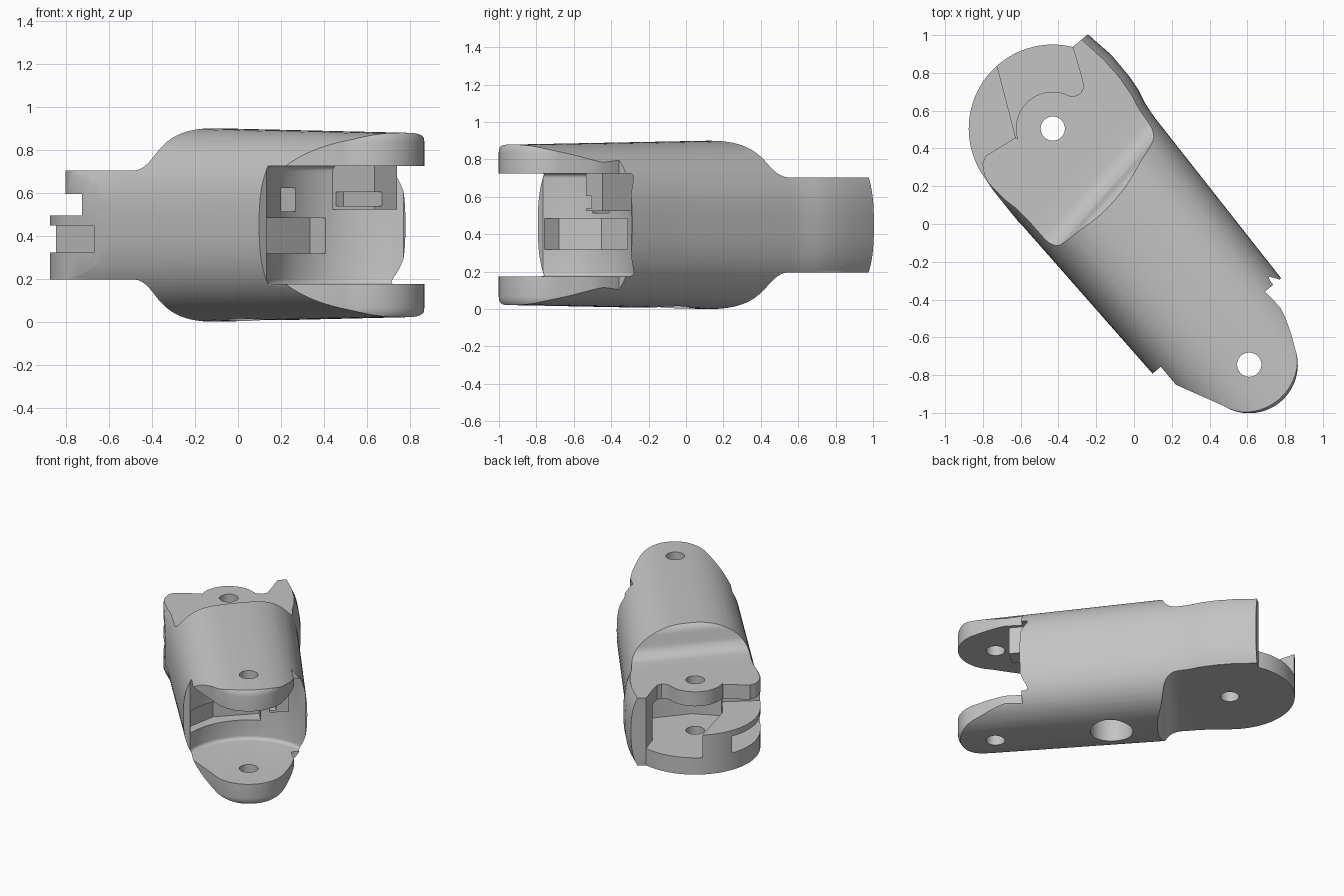
import bpy, bmesh, math
from mathutils import Matrix

cube = bpy.data.objects.get("Cube")
if cube:
    bpy.data.objects.remove(cube, do_unlink=True)

MID = 0.457          # height of the body axis
TIP = 1.626          # distance between the two pivot holes
LOW, HIGH = 0.203, 0.711

grey = bpy.data.materials.new("plain grey")
grey.use_nodes = True
grey.diffuse_color = (0.55, 0.55, 0.55, 1)
grey.node_tree.nodes["Principled BSDF"].inputs["Base Color"].default_value = (0.55, 0.55, 0.55, 1)


def finish(name, bm):
    bmesh.ops.recalc_face_normals(bm, faces=bm.faces)
    mesh = bpy.data.meshes.new(name)
    bm.to_mesh(mesh)
    bm.free()
    mesh.materials.append(grey)
    obj = bpy.data.objects.new(name, mesh)
    bpy.context.collection.objects.link(obj)
    return obj


def prism(name, pts, z0, z1, bevel=0):
    """Upright prism from a plan outline, optionally with rounded rims."""
    bm = bmesh.new()
    base = bm.faces.new([bm.verts.new((u, v, z0)) for u, v in pts])
    top = bmesh.ops.extrude_face_region(bm, geom=[base])["geom"]
    for g in top:
        if isinstance(g, bmesh.types.BMVert):
            g.co.z = z1
    if bevel:
        rims = [e for e in bm.edges if abs(e.verts[0].co.z - e.verts[1].co.z) < 1e-5]
        bmesh.ops.bevel(bm, geom=rims, offset=bevel, segments=5, profile=0.5, affect='EDGES')
    return finish(name, bm)


def arc(u, v, r, a0, a1, n):
    angles = [math.radians(a0 + (a1 - a0) * i / n) for i in range(n + 1)]
    return [(u + r * math.cos(a), v + r * math.sin(a)) for a in angles]


def squash(c):
    """Fuller than a circle: soft, slightly flattened sides."""
    return math.copysign(abs(c) ** (2 / 2.6), c)


def disc(name, u, v, r, z0, z1, bevel=0):
    return prism(name, arc(u, v, r, 0, 357, 119), z0, z1, bevel)


def box(name, u0, u1, v0, v1, z0, z1):
    return prism(name, [(u0, v0), (u1, v0), (u1, v1), (u0, v1)], z0, z1)


def combine(target, other, operation):
    mod = target.modifiers.new("shape", 'BOOLEAN')
    mod.operation, mod.solver, mod.object = operation, 'EXACT', other
    bpy.context.view_layer.objects.active = target
    bpy.ops.object.modifier_apply(modifier=mod.name)
    bpy.data.objects.remove(other, do_unlink=True)


# Soft-sided, slightly tapered body lying along its axis
bm = bmesh.new()
rings = []
for u, wide, tall in [(-0.3, 0.458, 0.45), (-0.24, 0.466, 0.45), (-0.1, 0.488, 0.45),
                      (0.05, 0.488, 0.45), (0.13, 0.48, 0.45), (0.21, 0.461, 0.45),
                      (0.3, 0.452, 0.453), (1.95, 0.407, 0.428)]:
    rings.append([bm.verts.new((u, wide * squash(c), MID + tall * squash(s)))
                  for c, s in arc(0, 0, 1, 0, 356.25, 95)])
for a, b in zip(rings, rings[1:]):
    for i in range(len(a)):
        j = (i + 1) % len(a)
        bm.faces.new((a[i], a[j], b[j], b[i]))
bm.faces.new(rings[0])
bm.faces.new(rings[-1])
body = finish("finger_joint_body", bm)

# Plan outline trims the body to its stepped, rounded fork end and side tab
outline = ([(-0.07, -0.44), (-0.07, 0), (-0.265, 0.36), (-0.265, 0.7), (1.382, 0.7), (1.382, 0.312),
            (1.5, 0.32), (1.56, 0.305), (1.63, 0.28)]
           + arc(TIP, 0, 0.257, 68, -72, 28)
           + [(1.458, -0.367), (1.335, -0.367), (1.335, -0.7), (0.35, -0.7), (0.3, -0.456), (0.05, -0.452)])
combine(body, prism("outline", outline, 0.003, 0.913, 0.07), 'INTERSECT')
combine(body, disc("pivot_disc", 0, 0, 0.445, 0.15, 0.76), 'UNION')

# Shoulders above and below the narrow pivot end
shoulder = ([(-1, 0), (0.35, 0)] + arc(0.35, 0.1, 0.1, -75, -10, 5)
            + arc(0.55, 0.12, 0.09, 170, 110, 5) + [(0.56, 0.6), (-1, 0.6)])
for side, level in ((1, HIGH), (-1, LOW)):
    bm = bmesh.new()
    ends = [[bm.verts.new((u - 0.15 * v, v, level + side * z)) for u, z in shoulder] for v in (-0.8, 0.8)]
    for loop in ends:
        bm.faces.new(loop)
    for i in range(len(shoulder)):
        j = (i + 1) % len(shoulder)
        bm.faces.new((ends[0][i], ends[0][j], ends[1][j], ends[1][i]))
    combine(body, finish("shoulder", bm), 'DIFFERENCE')

# Fork mouth, then the stop block hanging inside it
combine(body, disc("mouth", TIP, 0, 0.478, 0.182, 0.732, 0.025), 'DIFFERENCE')
combine(body, box("stop_block", 1.12, 1.48, 0.155, 0.29, 0.53, 0.76), 'UNION')

cuts = [
    box("stop_slot", 1.2, 1.6, 0.1, 0.2, 0.545, 0.61),
    # deeper groove and square channel in the mouth wall
    prism("groove", [(1.6, -0.375), (1.23, -0.375), (1.08, -0.2), (1.05, 0.12), (1.6, 0.12)], 0.325, 0.49),
    box("channel", 0.75, 1.3, -0.16, -0.05, 0.52, 0.63),
    # open area over the pivot disc, leaving a plate with a round boss
    prism("disc_top", [(-0.6, -0.7), (0, -0.7), (0, -0.447), (-0.05, -0.432), (-0.095, -0.405),
                       (-0.116, -0.365), (-0.09, -0.182)]
          + arc(0, 0, 0.195, 247, 113, 20)
          + [(-0.058, 0.2), (-0.05, 0.235), (-0.065, 0.268), (-0.131, 0.3), (-0.27, 0.36), (-0.6, 0.4)],
          0.5, 0.9),
    # hinge pocket under that plate
    prism("pocket", [(-0.6, 0.05), (-0.428, -0.021), (-0.09, -0.18), (0.22, -0.2), (0.27, 0),
                     (0.22, 0.28), (-0.131, 0.302), (-0.268, 0.362), (-0.6, 0.4)], 0.33, 0.602),
    # side slots above and below the thin middle plate
    prism("upper_slot", [(-0.6, -0.7), (0.08, -0.7), (0.08, -0.17), (-0.6, -0.17)], 0.5, 0.602),
    prism("lower_slot", [(-0.6, -0.7), (0.19, -0.7), (0.15, -0.22), (-0.6, -0.22)], 0.33, 0.455),
    # pivot holes and the round opening underneath
    disc("back_pivot_hole", 0, 0, 0.064, -0.2, 1.2),
    disc("fork_pivot_hole", TIP, 0, 0.064, -0.2, 1.2),
    disc("bottom_opening", 0.82, 0, 0.145, -0.2, 0.3),
]
for cutter in cuts:
    combine(body, cutter, 'DIFFERENCE')

# Turn the finished part to its diagonal pose
turn = math.atan2(-0.769, 0.64)
body.data.transform(Matrix.Translation((-0.43, 0.505, 0)) @ Matrix.Rotation(turn, 4, 'Z'))
low = min(v.co.z for v in body.data.vertices)
body.data.transform(Matrix.Translation((0, 0, -low)))

bpy.ops.object.select_all(action='DESELECT')
body.select_set(True)
bpy.context.view_layer.objects.active = body
bpy.ops.object.shade_smooth_by_angle(angle=math.radians(30))
